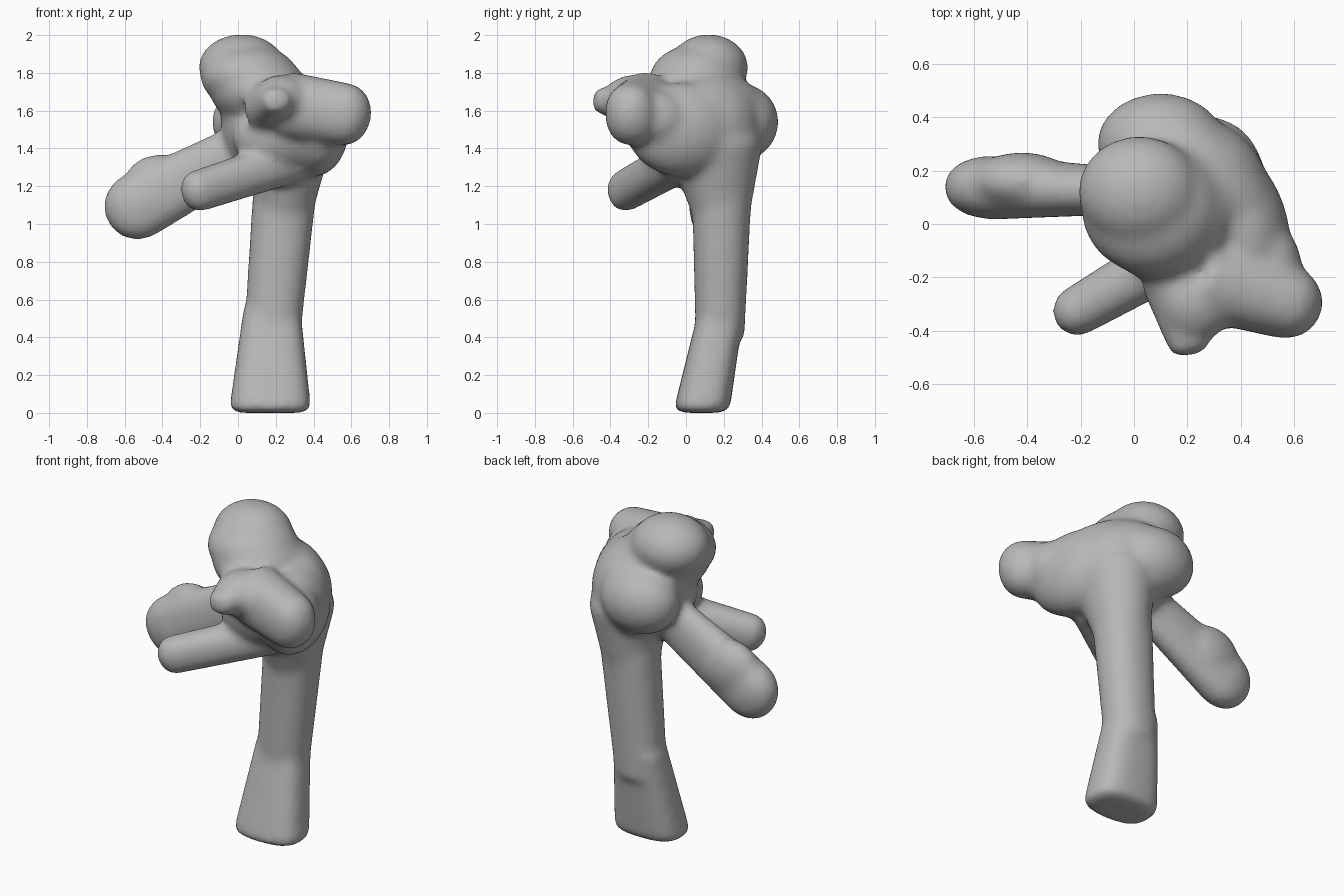
import bpy, bmesh, math
from mathutils import Vector, Matrix

cube = bpy.data.objects.get("Cube")
if cube:
    bpy.data.objects.remove(cube)

grey = 0.48
clay = bpy.data.materials.new("grey clay")
clay.use_nodes = True
clay.diffuse_color = (grey, grey, grey, 1)
clay.node_tree.nodes["Principled BSDF"].inputs["Base Color"].default_value = clay.diffuse_color

bm = bmesh.new()
SIDES = 32
STEPS = 24


def blob(centre, radii, spin=0):
    """Ellipsoid lump, spun about the vertical by degrees."""
    matrix = (Matrix.Translation(centre) @ Matrix.Rotation(math.radians(spin), 4, "Z")
              @ Matrix.Diagonal(radii).to_4x4())
    bmesh.ops.create_uvsphere(bm, u_segments=SIDES, v_segments=STEPS, radius=1, matrix=matrix)


def limb(start, end, start_size, end_size, tip, power=0.9):
    """Tapered tube with a rounded tip; sizes are the sideways and upright radii."""
    start, end = Vector(start), Vector(end)
    start_size, end_size = Vector(start_size), Vector(end_size)
    length = (end - start).length
    along = (end - start).normalized()
    if abs(along.z) > 0.85:
        side, up = Vector((1, 0, 0)), Vector((0, 1, 0))
    else:
        side = along.cross(Vector((0, 0, 1))).normalized()
        up = side.cross(along)

    # Even steps down the shaft, then cosine steps around the tip
    shaft = [(length - tip) * i / STEPS for i in range(STEPS)]
    angles = [math.radians(85) * i / STEPS for i in range(STEPS + 1)]
    profile = [(d, 1) for d in shaft]
    profile += [(length - tip + tip * math.sin(a), math.cos(a)) for a in angles]

    rings = []
    for distance, scale in profile:
        # A short tip only rounds off the rim, leaving a flat end
        size = start_size.lerp(end_size, distance / length)
        size = size - Vector((1, 1)) * min(tip, min(size)) * (1 - scale) if tip < min(size) / 2 else size * scale
        ring = []
        for k in range(SIDES):
            angle = math.tau * k / SIDES
            c, s = (math.copysign(abs(v) ** power, v) for v in (math.cos(angle), math.sin(angle)))
            ring.append(bm.verts.new(start + along * distance + side * c * size.x + up * s * size.y))
        rings.append(ring)
    for lower, upper in zip(rings, rings[1:]):
        for k in range(SIDES):
            n = (k + 1) % SIDES
            bm.faces.new((lower[k], lower[n], upper[n], upper[k]))
    bm.faces.new(reversed(rings[0]))
    bm.faces.new(rings[-1])


# Standing stem: squared foot, shaft and the flare under the body
limb(start=(0.18, 0.19, 0.56), end=(0.17, 0.08, 0),
     start_size=(0.15, 0.12), end_size=(0.22, 0.15), tip=0.05, power=0.7)
limb(start=(0.18, 0.18, 0.4), end=(0.25, 0.19, 1.2),
     start_size=(0.15, 0.13), end_size=(0.17, 0.16), tip=0.05)
limb(start=(0.24, 0.19, 1), end=(0.28, 0.14, 1.5),
     start_size=(0.14, 0.14), end_size=(0.24, 0.28), tip=0.1, power=1)

# Main mass: core, back lobe, sweeping back ridge, left shoulder, chest
blob(centre=(0.21, 0.1, 1.52), radii=(0.3, 0.3, 0.3))
blob(centre=(0.1, 0.3, 1.54), radii=(0.24, 0.19, 0.2))
blob(centre=(0.26, 0.17, 1.53), radii=(0.36, 0.2, 0.26), spin=-45)
blob(centre=(0.4, -0.02, 1.5), radii=(0.18, 0.3, 0.25), spin=12)
blob(centre=(0.22, -0.1, 1.46), radii=(0.25, 0.16, 0.17))

# Head: neck, brow, slope and crown
limb(start=(0.14, 0.1, 1.4), end=(0.08, 0.08, 1.85),
     start_size=(0.18, 0.2), end_size=(0.25, 0.27), tip=0.2)
blob(centre=(0.11, 0.05, 1.71), radii=(0.26, 0.27, 0.19))
blob(centre=(0.06, 0.06, 1.78), radii=(0.26, 0.25, 0.17))
blob(centre=(0.02, 0.12, 1.83), radii=(0.23, 0.21, 0.175))

# Front-left lump, its rear fillet, ledge and nose
limb(start=(0.25, -0.2, 1.63), end=(0.7, -0.33, 1.56),
     start_size=(0.16, 0.18), end_size=(0.13, 0.16), tip=0.13)
blob(centre=(0.5, -0.17, 1.56), radii=(0.13, 0.18, 0.15))
blob(centre=(0.23, -0.28, 1.66), radii=(0.15, 0.16, 0.13))
limb(start=(0.16, -0.2, 1.62), end=(0.21, -0.49, 1.66),
     start_size=(0.14, 0.14), end_size=(0.07, 0.06), tip=0.03)

# Thick right arm, swelling along its upper edge
limb(start=(0.1, 0.12, 1.43), end=(-0.69, 0.14, 1.01),
     start_size=(0.08, 0.14), end_size=(0.13, 0.19), tip=0.2)
blob(centre=(-0.42, 0.16, 1.2), radii=(0.19, 0.11, 0.17))

# Slim front arm
limb(start=(0.3, -0.03, 1.34), end=(-0.29, -0.37, 1.15),
     start_size=(0.12, 0.12), end_size=(0.09, 0.11), tip=0.09)

bmesh.ops.recalc_face_normals(bm, faces=bm.faces)
mesh = bpy.data.meshes.new("abstract_sculpture")
bm.to_mesh(mesh)
bm.free()
mesh.materials.append(clay)
sculpture = bpy.data.objects.new("abstract_sculpture", mesh)
bpy.context.collection.objects.link(sculpture)

# Fuse the lumps into one soft skin
remesh = sculpture.modifiers.new("fuse", "REMESH")
remesh.mode = "VOXEL"
remesh.voxel_size = 0.018
remesh.use_smooth_shade = True
soften = sculpture.modifiers.new("soften", "SMOOTH")
soften.factor = 0.5
soften.iterations = 22
